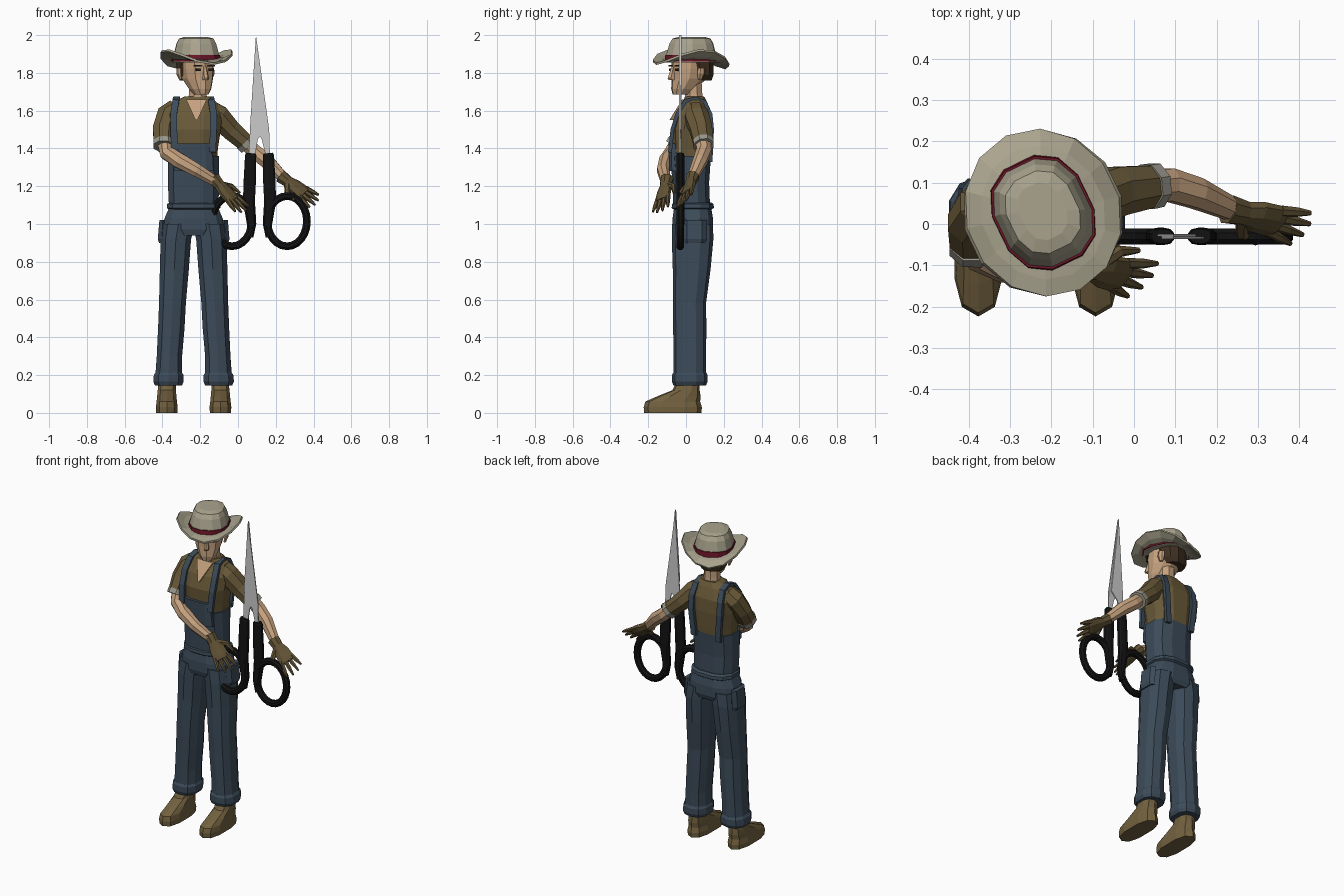
import bpy, bmesh, math
from mathutils import Vector, Matrix

COL = dict(skin=(.56, .36, .21), shirt=(.14, .10, .04), denim=(.045, .07, .10), glove=(.12, .085, .035),
           shoe=(.17, .12, .05), hat=(.40, .37, .27), band=(.15, .008, .02), hair=(.05, .03, .015),
           cuff=(.32, .31, .26), black=(.006, .006, .006), eye=(.02, .015, .01))
MATS = {}
for k, c in COL.items():
    MATS[k] = bpy.data.materials.new(k)
    MATS[k].diffuse_color = (*c, 1)
CX = -.235  # body centre line


def finish(name, bm, col):
    bmesh.ops.recalc_face_normals(bm, faces=bm.faces)
    me = bpy.data.meshes.new(name)
    bm.to_mesh(me)
    bm.free()
    ob = bpy.data.objects.new(name, me)
    bpy.context.collection.objects.link(ob)
    if col:
        me.materials.append(MATS[col])
    return ob


def loft(name, secs, n, col, ref=None, closed=False, p=2.0):
    """Skin rings (x, y, z, r1, r2); level rings, or rings across the path when ref is given."""
    bm, rings = bmesh.new(), []
    P = [Vector(s[:3]) for s in secs]
    m = len(P)
    for i, s in enumerate(secs):
        u, v = Vector((1, 0, 0)), Vector((0, 1, 0))
        if ref:
            a, b = (P[i - 1], P[(i + 1) % m]) if closed else (P[max(i - 1, 0)], P[min(i + 1, m - 1)])
            t = (b - a).normalized()
            u = t.cross(Vector(ref)).normalized()
            v = u.cross(t)
        ring = []
        for k in range(n):
            a = 2 * math.pi * (k + .5) / n
            c, d = math.cos(a), math.sin(a)
            c, d = (math.copysign(abs(q) ** (2 / p), q) for q in (c, d))
            ring.append(bm.verts.new(P[i] + u * c * s[3] + v * d * s[4]))
        rings.append(ring)
    for i in range(m if closed else m - 1):
        A, B = rings[i], rings[(i + 1) % m]
        for k in range(n):
            bm.faces.new((A[k], A[(k + 1) % n], B[(k + 1) % n], B[k]))
    if not closed:
        bm.faces.new(rings[0])
        bm.faces.new(rings[-1])
    return finish(name, bm, col)


def slab(name, pts, depth, col):
    bm = bmesh.new()
    f = bm.faces.new([bm.verts.new(q) for q in pts])
    r = bmesh.ops.extrude_face_region(bm, geom=[f])
    for v in r['geom']:
        if isinstance(v, bmesh.types.BMVert):
            v.co.y += depth
    return finish(name, bm, col)


# legs, hems, shoes, pockets and straps, mirrored about the centre line
for s, side in ((-1, 'right'), (1, 'left')):
    def mir(rows):
        return [(CX + s * r[0], *r[1:]) for r in rows]
    loft(side + '_shoe', mir([(.142, -.07, 0, .058, .152), (.142, -.07, .03, .06, .154), (.142, -.07, .06, .056, .145),
                              (.142, -.035, .09, .053, .112), (.142, 0, .12, .05, .072), (.138, .015, .18, .047, .058)]),
         10, 'shoe', p=2.6)
    loft(side + '_trouser_leg', mir([(.133, .02, .15, .076, .085), (.128, .02, .3, .07, .086), (.118, .02, .45, .073, .088),
                                     (.112, .018, .58, .074, .088), (.102, .03, .76, .08, .1), (.094, .035, .92, .084, .11),
                                     (.08, .035, 1.0, .09, .108)]), 10, 'denim', p=2.4)
    loft(side + '_hem', mir([(.133, .02, .145, .074, .086), (.133, .02, .165, .084, .094), (.132, .02, .2, .082, .094),
                             (.132, .02, .215, .072, .086)]), 10, 'denim', p=2.4)
    loft(side + '_pocket', mir([(.165, .045, .9, .02, .06), (.168, .045, .92, .024, .065), (.163, .045, 1.02, .02, .065)]),
         6, 'denim', p=3)
    loft(side + '_strap', mir([(.1, -.085, 1.38, .014, .025), (.105, -.072, 1.5, .014, .025), (.105, -.045, 1.585, .014, .025),
                               (.094, -.005, 1.65, .014, .025), (.09, .05, 1.664, .014, .025), (.092, .1, 1.645, .014, .025),
                               (.1, .13, 1.58, .014, .025), (.1, .138, 1.5, .014, .025), (.085, .13, 1.33, .014, .025)]),
         4, 'denim', ref=(1, 0, 0))

# hips, waist belt, overall body and bib
loft('hips', [(CX, .035, .94, .13, .1), (CX, .036, .97, .172, .11), (CX, .036, 1.03, .158, .11), (CX, .035, 1.09, .132, .1)],
     12, 'denim', p=2.6)
loft('waist_belt', [(CX, .035, 1.075, .13, .1), (CX, .036, 1.085, .146, .115), (CX, .036, 1.105, .144, .113),
                    (CX, .035, 1.115, .13, .1)], 12, 'denim', p=2.6)
loft('overall_body', [(CX, .03, 1.09, .134, .1), (CX, .025, 1.22, .14, .1), (CX, .025, 1.36, .138, .11)], 12, 'denim', p=2.6)
loft('bib', [(CX, -.05, 1.28, .11, .04), (CX, -.055, 1.425, .098, .04)], 8, 'denim', p=4)

# shirt, neck and open collar
loft('shirt', [(CX, .03, 1.3, .125, .1), (CX, .03, 1.4, .132, .108), (CX, .03, 1.5, .148, .113), (CX, .04, 1.58, .155, .098),
               (CX + .005, .048, 1.645, .12, .066), (CX + .018, .045, 1.675, .068, .052)], 12, 'shirt', p=2.6)
loft('neck', [(-.215, .045, 1.62, .06, .055), (-.213, .04, 1.69, .05, .05), (-.213, .035, 1.78, .048, .05)], 8, 'skin')
slab('open_collar', [(-.275, -.02, 1.66), (-.225, -.088, 1.55), (-.215, -.088, 1.55), (-.165, -.02, 1.66)], .05, 'skin')

# head and face, built facing forward then turned
head = [
    loft('head', [(0, -.06, 1.685, .036, .045), (0, -.045, 1.715, .056, .066), (0, -.012, 1.77, .078, .096),
                  (0, -.004, 1.82, .084, .104), (0, 0, 1.89, .086, .104)], 10, 'skin', p=2.3),
    loft('nose', [(0, -.108, 1.762, .016, .024), (0, -.112, 1.772, .016, .026), (0, -.1, 1.835, .009, .014)], 6, 'skin'),
    loft('hair', [(0, .05, 1.76, .066, .06), (0, .04, 1.79, .088, .078), (0, .03, 1.88, .094, .09)], 10, 'hair', p=2.3)]
for s in (-1, 1):
    head.append(loft('ear', [(s * .088, .01, 1.765, .008, .012), (s * .097, .012, 1.795, .012, .022),
                             (s * .097, .014, 1.825, .01, .02)], 6, 'skin'))
    for nm, z, h, w in (('eye', 1.817, .007, .014), ('eyebrow', 1.838, .004, .02)):
        x = s * .037
        head.append(slab(nm, [(x - w, -.106, z - h), (x + w, -.106, z - h), (x + w, -.106, z + h), (x - w, -.106, z + h)],
                         .03, 'eye'))

# hat crown, band and curled brim
head.append(loft('hat_crown', [(0, 0, 1.855, .116, .135), (0, 0, 1.9, .112, .13), (0, .002, 1.955, .098, .116),
                               (0, .002, 1.982, .085, .1), (0, .004, 1.99, .055, .07)], 12, 'hat', p=2.5))
head.append(loft('hat_band', [(0, 0, 1.86, .121, .14), (0, 0, 1.895, .118, .136)], 12, 'band', p=2.5))
bm, N = bmesh.new(), 14
rings = []
for f, k in ((.5, 0), (.8, .45), (1, 1)):
    ring = []
    for i in range(N):
        a = 2 * math.pi * (i + .5) / N
        c, d = math.cos(a), math.sin(a)
        z = 1.868 + k * (-.032 + .085 * c * c - .012 * d)
        ring.append(bm.verts.new((.19 * f * c, .205 * f * d, z)))
    rings.append(ring)
for A, B in zip(rings, rings[1:]):
    for i in range(N):
        bm.faces.new((A[i], A[(i + 1) % N], B[(i + 1) % N], B[i]))
brim = finish('hat_brim', bm, 'hat')
mod = brim.modifiers.new('thickness', 'SOLIDIFY')
mod.thickness, mod.offset = .012, 0
head.append(brim)
for ob in head:
    ob.matrix_world = Matrix.Translation((-.22, .027, 0)) @ Matrix.Rotation(.45, 4, 'Z')


def hand(side, w, d, s):
    """Gloved open hand: w wrist, d pointing direction, s direction of the thumb side."""
    w, d, s = Vector(w), Vector(d).normalized(), Vector(s)
    s = (s - d * s.dot(d)).normalized()
    nrm = tuple(d.cross(s))
    loft(side + '_glove', [(*(w + d * a), b, c) for a, b, c in ((-.03, .038, .036), (.02, .033, .028), (.06, .047, .024),
                                                               (.11, .05, .02), (.13, .045, .016))], 8, 'glove', ref=nrm)
    for off, ln in ((.036, .095), (.012, .105), (-.012, .1), (-.036, .08)):
        a = w + d * .11 + s * off
        e = (d + s * off * 6).normalized()
        loft(side + '_finger', [(*a, .014, .014), (*(a + e * ln * .55), .012, .012), (*(a + e * ln), .006, .006)],
             6, 'glove', ref=nrm)
    a = w + d * .03 + s * .02
    loft(side + '_thumb', [(*a, .02, .018), (*(a + s * .045 + d * .03), .015, .014), (*(a + s * .06 + d * .085), .007, .007)],
         6, 'glove', ref=nrm)


# right arm folded across the front, left arm held out to the side
Y = (0, 1, 0)
loft('right_sleeve', [(-.325, .05, 1.605, .06, .06), (-.365, .04, 1.575, .065, .068), (-.39, .0, 1.5, .058, .066),
                      (-.392, -.05, 1.42, .054, .058)], 8, 'shirt', ref=(1, 0, 0))
loft('right_cuff', [(-.391, -.042, 1.435, .06, .06), (-.392, -.058, 1.41, .06, .06)], 8, 'cuff', ref=(1, 0, 0))
loft('right_forearm', [(-.39, -.04, 1.44, .042, .042), (-.375, -.075, 1.375, .042, .042), (-.31, -.105, 1.335, .043, .04),
                       (-.22, -.12, 1.285, .038, .035), (-.11, -.105, 1.22, .028, .028)], 8, 'skin', ref=Y)
hand('right', (-.11, -.105, 1.22), (.66, -.16, -.72), (.5, .7, .35))
loft('left_sleeve', [(-.15, .05, 1.6, .06, .06), (-.105, .055, 1.57, .066, .068), (-.04, .08, 1.5, .058, .064),
                     (.045, .092, 1.425, .05, .054)], 8, 'shirt', ref=Y)
loft('left_cuff', [(.032, .09, 1.437, .056, .058), (.054, .094, 1.415, .055, .057)], 8, 'cuff', ref=Y)
loft('left_forearm', [(.03, .09, 1.44, .04, .042), (.085, .095, 1.385, .042, .043), (.15, .075, 1.335, .042, .04),
                      (.25, .03, 1.235, .028, .028)], 8, 'skin', ref=Y)
hand('left', (.25, .03, 1.235), (.78, -.2, -.57), (-.45, -.6, -.5))

# scissors: two crossing blades, pivot, mirrored grips with finger loops
AX, SY = .114, -.03
slab('blade_front', [(.095, SY - .006, 2), (.165, SY - .006, 1.5), (.17, SY - .006, 1.33), (.145, SY - .006, 1.37),
                     (.125, SY - .006, 1.45), (.066, SY - .006, 1.55)], .006, None)
slab('blade_back', [(.095, SY, 2), (.15, SY, 1.5), (.105, SY, 1.45), (.085, SY, 1.33), (.055, SY, 1.33), (.066, SY, 1.55)],
     .006, None)
for s, side in ((-1, 'right'), (1, 'left')):
    loft(side + '_grip', [(AX + s * x, SY, z, a, b) for x, z, a, b in (
        (.046, 1.375, .026, .018), (.047, 1.365, .031, .021), (.052, 1.22, .034, .021), (.056, 1.12, .033, .021),
        (.042, 1.0, .026, .021), (.05, .93, .018, .018))], 10, 'black', ref=Y, p=2.4)
    loft(side + '_finger_loop', [(AX + s * (.146 + .105 * math.cos(t)), SY, 1.015 + .133 * math.sin(t), .022, .021)
                                 for t in (2 * math.pi * i / 24 for i in range(24))], 8, 'black', ref=Y, closed=True)
